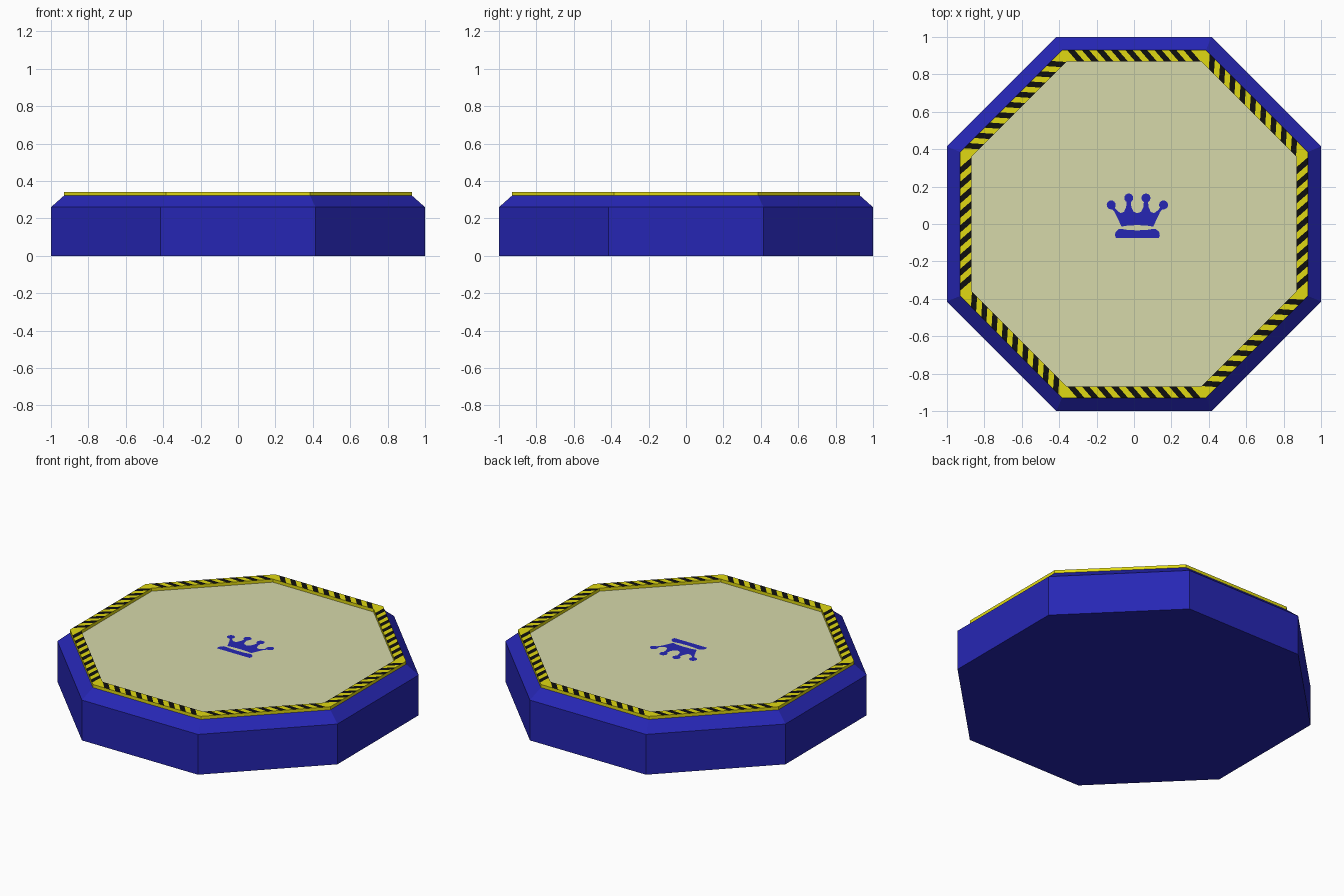
import bpy, bmesh, math

if "Cube" in bpy.data.objects:
    bpy.data.objects.remove(bpy.data.objects["Cube"])

# ---------- helpers ----------
def lin(c):
    c /= 255
    return c / 12.92 if c <= 0.04045 else ((c + 0.055) / 1.055) ** 2.4

def material(name, r, g, b):
    m = bpy.data.materials.new(name)
    m.diffuse_color = (lin(r), lin(g), lin(b), 1)
    m.use_nodes = True
    m.node_tree.nodes["Principled BSDF"].inputs["Base Color"].default_value = m.diffuse_color
    return m

blue = material("deep blue", 38, 38, 180)
yellow = material("warning yellow", 224, 217, 18)
black = material("stripe black", 15, 15, 15)
cream = material("pale khaki", 214, 217, 170)

def finish(bm, name, mats):
    me = bpy.data.meshes.new(name)
    bm.to_mesh(me)
    bm.free()
    for m in mats:
        me.materials.append(m)
    ob = bpy.data.objects.new(name, me)
    bpy.context.collection.objects.link(ob)
    return ob

T = math.tan(math.pi / 8)

def side_point(k, a, u, z):
    """Point on octagon side k at apothem a, offset u along the side."""
    t = k * math.pi / 4
    return (a * math.cos(t) - u * math.sin(t), a * math.sin(t) + u * math.cos(t), z)

def octagon(bm, a, z):
    return [bm.verts.new(side_point(k, a, a * T, z)) for k in range(8)]

# ---------- body with chamfered upper edge ----------
bm = bmesh.new()
rings = [octagon(bm, a, z) for a, z in ((1, 0), (1, 0.26), (0.93, 0.322))]
bm.faces.new(rings[0][::-1])
for lo, hi in zip(rings, rings[1:]):
    for i in range(8):
        j = (i + 1) % 8
        bm.faces.new((lo[i], lo[j], hi[j], hi[i]))
finish(bm, "body", [blue])

# ---------- recessed floor ----------
FLOOR = 0.322
bm = bmesh.new()
bm.faces.new(octagon(bm, 0.87, FLOOR))
finish(bm, "floor_panel", [cream])

# ---------- raised rim with slanted stripes cut into its top ----------
OUT, INN, TOP, SHIFT, STRIPES = 0.93, 0.868, 0.342, 0.027, 9
bm = bmesh.new()
n = 2 * STRIPES - 1
for k in range(8):
    us = [-0.33 + 0.66 * i / n for i in range(n + 1)]
    outer = [-OUT * T] + [u + SHIFT for u in us] + [OUT * T]
    inner = [-INN * T] + [u - SHIFT for u in us] + [INN * T]
    ot = [bm.verts.new(side_point(k, OUT, u, TOP)) for u in outer]
    it = [bm.verts.new(side_point(k, INN, u, TOP)) for u in inner]
    for i in range(len(ot) - 1):
        f = bm.faces.new((ot[i], ot[i + 1], it[i + 1], it[i]))
        f.material_index = i % 2
    # plain outer and inner walls
    for a, top, flip in ((OUT, ot, False), (INN, it, True)):
        b0, b1 = (bm.verts.new(side_point(k, a, s * a * T, FLOOR)) for s in (-1, 1))
        loop = [b0, b1] + top[::-1]
        bm.faces.new(loop[::-1] if flip else loop)
bmesh.ops.remove_doubles(bm, verts=bm.verts, dist=1e-5)
finish(bm, "striped_rim", [yellow, black])

# ---------- painted crown emblem, thin plates ----------
CX, THICK = 0.018, 0.003

def plate(name, pts):
    b = bmesh.new()
    f = b.faces.new([b.verts.new((x + CX, y, FLOOR + THICK)) for x, y in pts])
    if f.calc_area() and f.normal.z < 0:
        f.normal_flip()
    b.normal_update()
    if f.normal.z < 0:
        f.normal_flip()
    bmesh.ops.triangulate(b, faces=b.faces[:])
    return finish(b, name, [blue])

def mirrored(half):
    """Right half, from bottom centre round to top centre, mirrored in x."""
    return half + [(-x, y) for x, y in half[::-1] if x > 0]

plate("crown_body", mirrored([
    (0, -0.006), (0.05, -0.008), (0.085, -0.014), (0.105, 0.03), (0.122, 0.065),
    (0.145, 0.09), (0.13, 0.1), (0.112, 0.075), (0.09, 0.058), (0.072, 0.064),
    (0.06, 0.09), (0.056, 0.13), (0.036, 0.13), (0.032, 0.09), (0.02, 0.065), (0, 0.058)]))
plate("crown_base", mirrored([
    (0, -0.074), (0.115, -0.074), (0.12, -0.06), (0.116, -0.042),
    (0.1, -0.028), (0.08, -0.027), (0.05, -0.032), (0, -0.034)]))
for i, (x, y) in enumerate(((-0.14, 0.102), (-0.046, 0.139), (0.046, 0.139), (0.14, 0.102))):
    plate(f"crown_tip_{i + 1}", [(x + 0.024 * math.cos(a * math.pi / 8),
                                  y + 0.024 * math.sin(a * math.pi / 8)) for a in range(16)])
